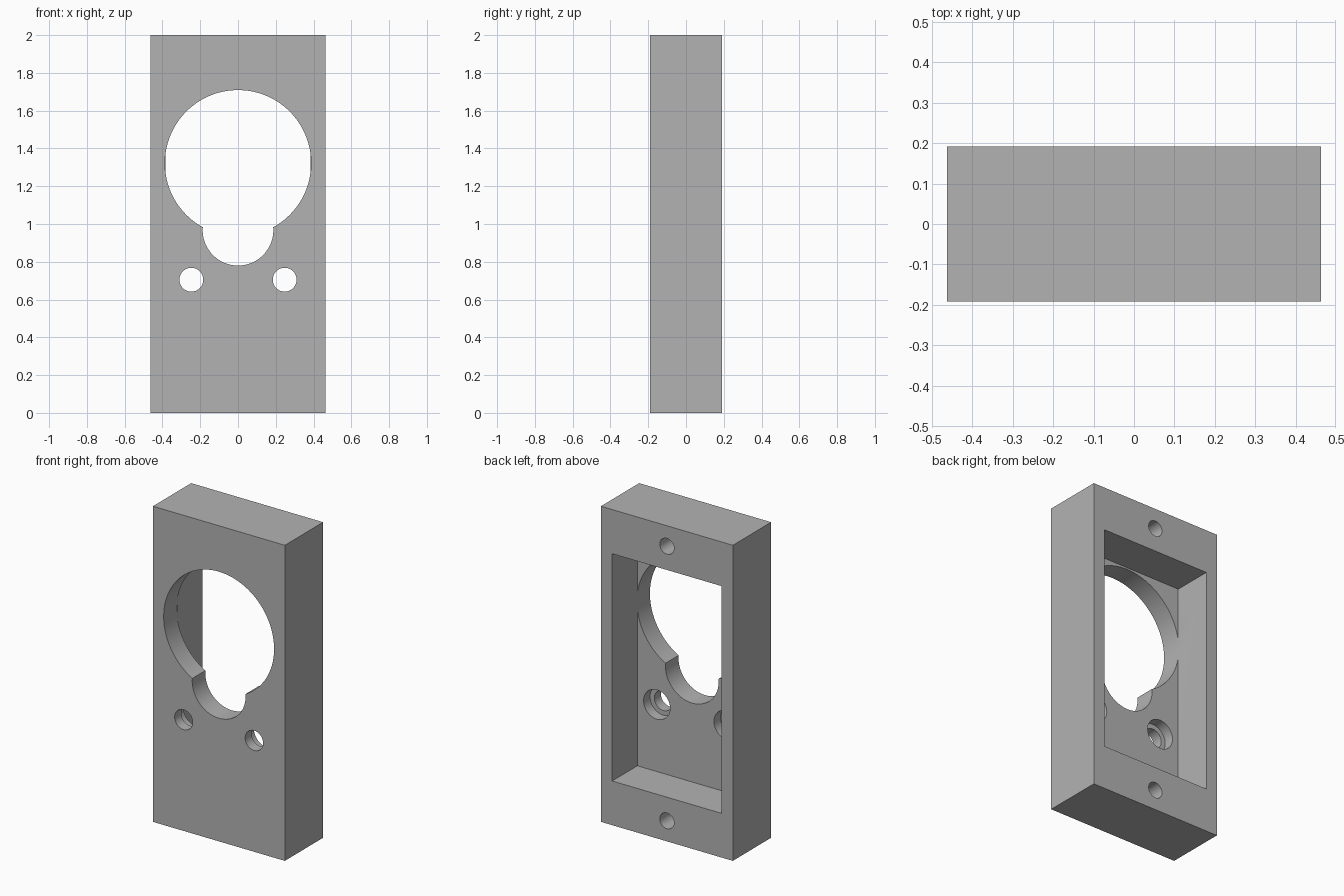
import bpy
import math

default_cube = bpy.data.objects.get("Cube")
if default_cube:
    bpy.data.objects.remove(default_cube, do_unlink=True)

WIDTH, DEPTH, HEIGHT = 0.925, 0.383, 2.0
FRONT, BACK = -DEPTH / 2, DEPTH / 2
FLOOR = BACK - 0.252          # inner face of the front plate
OVER = 0.05                   # how far cutters stick out

grey = bpy.data.materials.new("plain_grey")
grey.use_nodes = True
grey.diffuse_color = (0.45, 0.45, 0.45, 1)
grey.node_tree.nodes["Principled BSDF"].inputs["Base Color"].default_value = (0.45, 0.45, 0.45, 1)


def box(name, width, y0, y1, z0, z1):
    bpy.ops.mesh.primitive_cube_add(size=1, location=(0, (y0 + y1) / 2, (z0 + z1) / 2))
    obj = bpy.context.object
    obj.name = name
    obj.scale = (width, y1 - y0, z1 - z0)
    bpy.ops.object.transform_apply(location=True, rotation=False, scale=True)
    obj.data.materials.append(grey)
    return obj


def bore(name, x, z, radius, y0, y1, sides=64):
    bpy.ops.mesh.primitive_cylinder_add(
        vertices=sides, radius=radius, depth=y1 - y0,
        location=(x, (y0 + y1) / 2, z), rotation=(math.pi / 2, 0, 0))
    obj = bpy.context.object
    obj.name = name
    obj.data.materials.append(grey)
    return obj


housing = box("housing", WIDTH, FRONT, BACK, 0, HEIGHT)
cutters = []

# Keyhole-shaped opening through the front plate
cutters.append(bore("large_opening", 0, 1.322, 0.387, FRONT - OVER, FLOOR + 0.004, 128))
cutters.append(bore("lower_opening", 0, 0.967, 0.187, FRONT - OVER, FLOOR + 0.004, 96))

# Small through holes with counterbores on the inside
for side in (-1, 1):
    x = side * 0.247
    cutters.append(bore("small_hole", x, 0.705, 0.063, FRONT - OVER, FLOOR + 0.004))
    cutters.append(bore("counterbore", x, 0.705, 0.093, FLOOR - 0.065, FLOOR + 0.008))

# Rear pocket and the blind screw holes above and below it
cutters.append(box("pocket", 0.767, FLOOR, BACK + OVER, 0.28, 1.72))
for z in (0.13, HEIGHT - 0.13):
    cutters.append(bore("screw_hole", 0, z, 0.05, BACK - 0.25, BACK + OVER, 48))

# Cut everything out of the housing
for cutter in cutters:
    bpy.context.view_layer.objects.active = housing
    cut = housing.modifiers.new("cut", "BOOLEAN")
    cut.operation = "DIFFERENCE"
    cut.solver = "EXACT"
    cut.object = cutter
    bpy.ops.object.modifier_apply(modifier=cut.name)
    bpy.data.objects.remove(cutter, do_unlink=True)

# Smooth bores, sharp edges
bpy.ops.object.select_all(action="DESELECT")
housing.select_set(True)
bpy.context.view_layer.objects.active = housing
bpy.ops.object.shade_smooth_by_angle(angle=math.radians(30))
